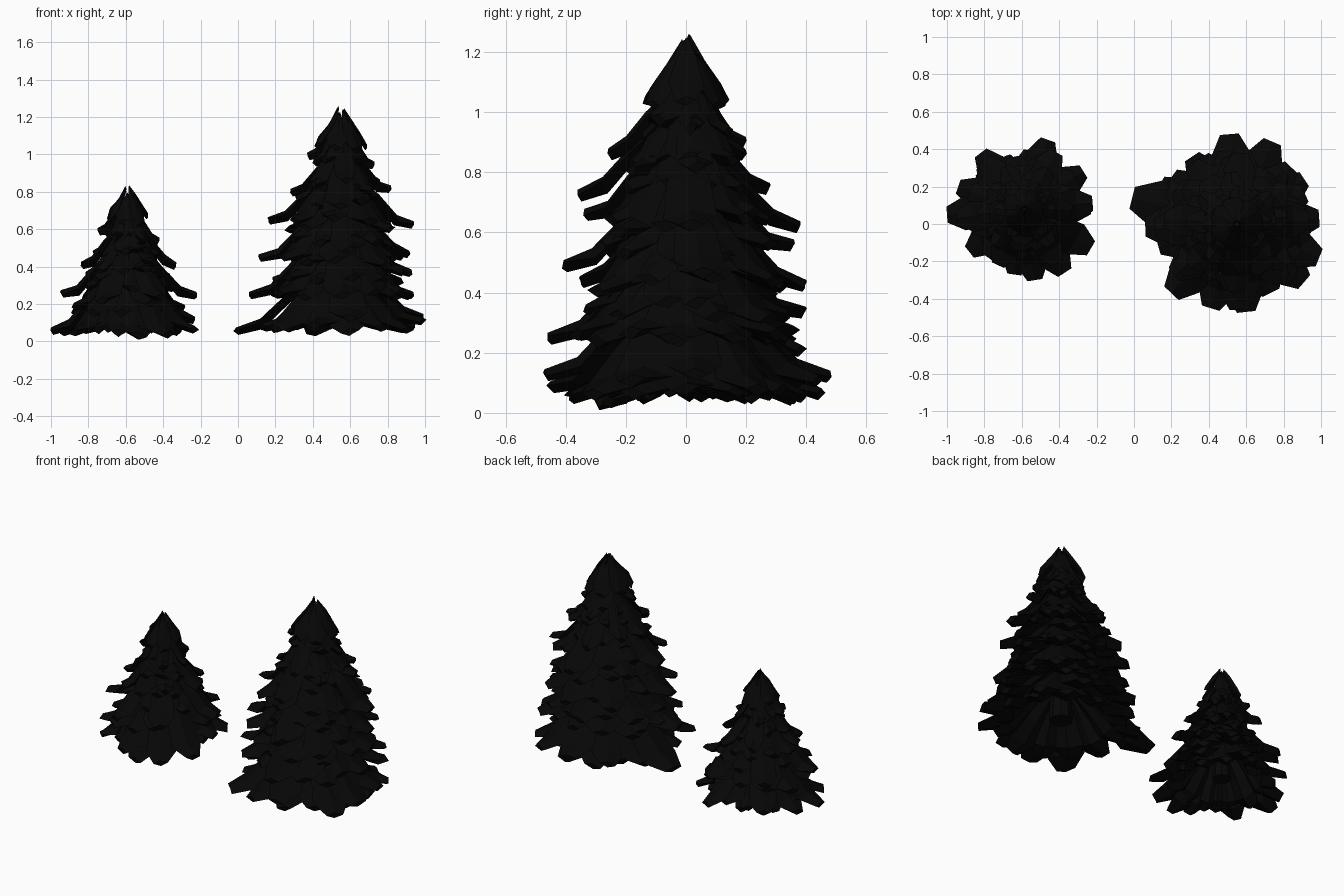
import bpy
import bmesh
import math
import random
from mathutils import Vector

random.seed(11)

default_cube = bpy.data.objects.get("Cube")
if default_cube:
    bpy.data.objects.remove(default_cube, do_unlink=True)

needle = bpy.data.materials.new("near_black_needles")
needle.use_nodes = True
needle_colour = (0.002, 0.002, 0.002, 1)
needle.diffuse_color = needle_colour
needle.node_tree.nodes["Principled BSDF"].inputs["Base Color"].default_value = needle_colour


def make_object(name, bm, location):
    """Finish a mesh and place it in the scene with flat faces."""
    bmesh.ops.recalc_face_normals(bm, faces=bm.faces)
    mesh = bpy.data.meshes.new(name)
    bm.to_mesh(mesh)
    bm.free()
    mesh.materials.append(needle)
    obj = bpy.data.objects.new(name, mesh)
    obj.location = location
    bpy.context.collection.objects.link(obj)


def add_frond(bm, angle, reach, tip_z, rise, spread, stations):
    """Add one drooping branch: a ridged, blunt-ended closed strip."""
    out = Vector((math.cos(angle), math.sin(angle), 0))
    side = Vector((-out.y, out.x, 0))
    up = Vector((0, 0, 1))
    rings = []
    for along, height, width, depth in stations:
        half = width * reach * spread
        wobble = random.uniform(-0.008, 0.008)
        ridge = out * reach * along + up * (tip_z + rise * height + wobble)
        sag = up * (0.008 + half * 0.2)
        lean = random.uniform(-0.012, 0.012)
        points = (
            ridge + side * half - sag + up * lean,
            ridge,
            ridge - side * half - sag - up * lean,
            ridge - up * depth - out * depth * 0.3,
        )
        rings.append([bm.verts.new(p) for p in points])
    for inner, outer in zip(rings, rings[1:]):
        for i in range(4):
            j = (i + 1) % 4
            bm.faces.new((inner[i], inner[j], outer[j], outer[i]))
    bm.faces.new(rings[0])
    bm.faces.new(reversed(rings[-1]))


# Branch stations: distance out, height, width, thickness
BOUGH = (
    (0.12, 1.0, 0.2, 0.03),
    (0.52, 0.52, 0.7, 0.05),
    (0.77, 0.13, 0.85, 0.055),
    (1.0, 0.0, 0.4, 0.04),
)
CROWN = (
    (0.12, 1.0, 0.1, 0.02),
    (0.4, 0.68, 0.5, 0.03),
    (0.75, 0.28, 0.85, 0.04),
    (1.0, 0.0, 0.5, 0.03),
)


def build_tree(prefix, centre, bottom_tips, tiers, long_tips, crown):
    location = (centre[0], centre[1], 0)

    # Lowest skirt, one bough for each outline tip
    bm = bmesh.new()
    for x, y, z in bottom_tips:
        dx, dy = x - centre[0], y - centre[1]
        add_frond(bm, math.atan2(dy, dx), math.hypot(dx, dy), z, 0.32, 0.26, BOUGH)
    # Shorter boughs fill the gaps in the skirt
    for i in range(13):
        add_frond(bm, i * math.tau / 13, tiers[0][1] * random.uniform(0.95, 1.02),
                  random.uniform(0.07, 0.1), 0.28, 0.3, BOUGH)
    make_object(prefix + "_bottom_boughs", bm, location)

    # Short skirts that make up the body
    for level, (z, reach, rise, count) in enumerate(tiers):
        bm = bmesh.new()
        for i in range(count):
            angle = level * 0.37 + (i + random.uniform(-0.2, 0.2)) * math.tau / count
            add_frond(bm, angle, reach * random.uniform(0.84, 1.06),
                      z + random.uniform(-0.03, 0.03), rise,
                      1.15 * math.tan(math.pi / count), BOUGH)
        make_object(f"{prefix}_boughs_{level + 1}", bm, location)

    # Long boughs that stand out from the body
    bm = bmesh.new()
    for heading, tips in long_tips.items():
        for reach, z in tips:
            angle = math.radians(heading + random.uniform(-9, 9))
            add_frond(bm, angle, reach, z, 0.1 + reach * 0.45, 0.27, BOUGH)
    make_object(prefix + "_long_boughs", bm, location)

    # Pointed crown
    base, top, reach = crown
    bm = bmesh.new()
    for i in range(7):
        low = base + random.uniform(-0.03, 0.03)
        peak = top - (i % 3) * 0.015
        add_frond(bm, i * math.tau / 7, reach, low, peak - low, 0.5, CROWN)
    make_object(prefix + "_crown", bm, location)

    # Inner trunk
    bm = bmesh.new()
    bmesh.ops.create_cone(bm, cap_ends=True, segments=9, radius1=reach * 0.5,
                          radius2=0.02, depth=base - 0.05)
    bmesh.ops.translate(bm, verts=bm.verts, vec=(0, 0, base / 2 + 0.075))
    make_object(prefix + "_trunk", bm, location)


large_tips = (
    (-0.01, 0.14, 0.08), (0.14, 0.21, 0.09), (0.31, 0.36, 0.1),
    (0.51, 0.48, 0.14), (0.74, 0.44, 0.12), (0.91, 0.24, 0.09),
    (0.99, 0.03, 0.14), (0.99, -0.18, 0.12), (0.91, -0.31, 0.08),
    (0.6, -0.47, 0.15), (0.41, -0.45, 0.1), (0.2, -0.37, 0.09),
    (0.13, -0.12, 0.09),
)
# Body skirts: tip height, reach, rise, branch count
large_tiers = (
    (0.26, 0.4, 0.3, 12), (0.36, 0.36, 0.28, 11), (0.46, 0.34, 0.27, 11),
    (0.56, 0.31, 0.25, 10), (0.66, 0.28, 0.24, 10), (0.76, 0.23, 0.22, 9),
    (0.86, 0.2, 0.2, 9), (0.96, 0.155, 0.17, 8),
)
# Long boughs by compass heading: reach and tip height
large_long = {
    0: ((0.39, 0.27), (0.38, 0.39), (0.37, 0.49), (0.39, 0.64), (0.27, 0.83), (0.18, 0.96)),
    45: ((0.42, 0.28), (0.38, 0.46), (0.33, 0.66), (0.24, 0.86)),
    90: ((0.4, 0.35), (0.4, 0.45), (0.36, 0.57), (0.38, 0.64), (0.28, 0.76), (0.2, 0.92)),
    135: ((0.43, 0.27), (0.4, 0.44), (0.35, 0.62), (0.25, 0.82)),
    180: ((0.49, 0.27), (0.44, 0.46), (0.39, 0.66), (0.27, 0.81), (0.18, 1.01)),
    225: ((0.43, 0.28), (0.4, 0.47), (0.34, 0.67), (0.24, 0.85)),
    270: ((0.46, 0.27), (0.41, 0.51), (0.34, 0.68), (0.36, 0.745), (0.26, 0.885)),
    315: ((0.42, 0.26), (0.39, 0.43), (0.35, 0.62), (0.25, 0.82)),
}
build_tree("large_tree", (0.55, 0.0), large_tips, large_tiers, large_long,
           (1.05, 1.25, 0.14))

small_tips = (
    (-1.0, 0.05, 0.08), (-0.94, 0.2, 0.07), (-0.82, 0.38, 0.09),
    (-0.64, 0.36, 0.07), (-0.46, 0.45, 0.09), (-0.27, 0.28, 0.1),
    (-0.23, 0.09, 0.14), (-0.23, -0.13, 0.08), (-0.37, -0.26, 0.06),
    (-0.53, -0.3, 0.05), (-0.64, -0.27, 0.06), (-0.75, -0.17, 0.08),
    (-0.88, -0.15, 0.07),
)
small_tiers = (
    (0.2, 0.31, 0.24, 11), (0.29, 0.25, 0.22, 10), (0.38, 0.22, 0.2, 10),
    (0.47, 0.18, 0.18, 9), (0.57, 0.14, 0.15, 8),
)
small_long = {
    0: ((0.37, 0.26), (0.26, 0.43), (0.17, 0.56)),
    60: ((0.35, 0.23), (0.25, 0.41), (0.16, 0.58)),
    120: ((0.34, 0.25), (0.25, 0.44), (0.17, 0.57)),
    180: ((0.36, 0.27), (0.25, 0.43), (0.16, 0.6)),
    240: ((0.33, 0.24), (0.25, 0.4), (0.16, 0.57)),
    300: ((0.34, 0.25), (0.24, 0.43), (0.17, 0.56)),
}
build_tree("small_tree", (-0.59, 0.08), small_tips, small_tiers, small_long,
           (0.65, 0.83, 0.11))
